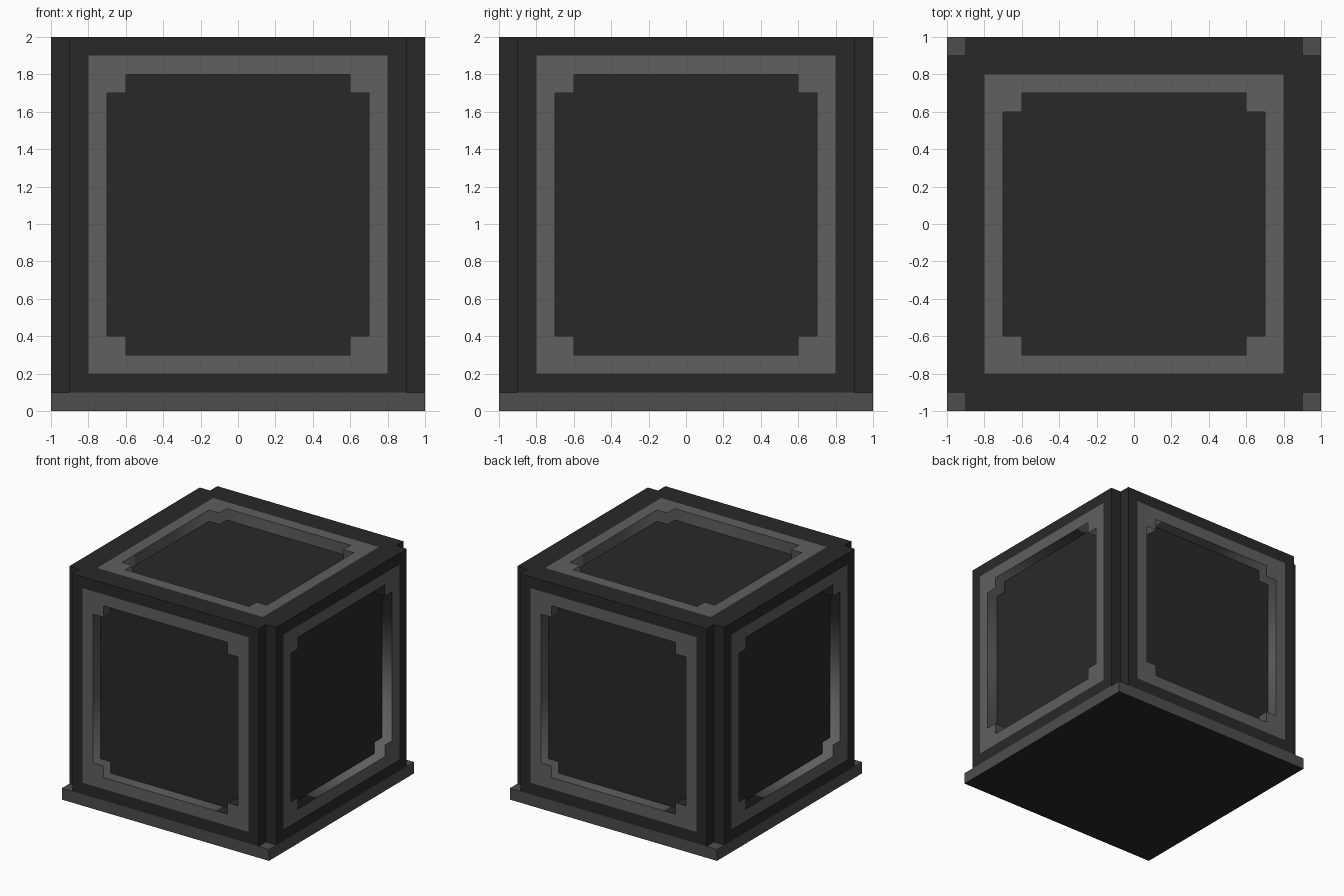
import bpy, bmesh
from math import pi
from mathutils import Matrix

if "Cube" in bpy.data.objects:
    bpy.data.objects.remove(bpy.data.objects["Cube"])


def material(name, v):
    m = bpy.data.materials.new(name)
    m.diffuse_color = (v, v, v, 1)
    m.use_nodes = True
    m.node_tree.nodes["Principled BSDF"].inputs["Base Color"].default_value = m.diffuse_color
    return m


DARK = material("dark_grey", 0.022)
LIGHT = material("light_grey", 0.115)
MID = material("mid_grey", 0.075)


def add(name, mesh, *mats):
    ob = bpy.data.objects.new(name, mesh)
    bpy.context.collection.objects.link(ob)
    for m in mats:
        mesh.materials.append(m)
    return ob


def finish(bm, name):
    bmesh.ops.recalc_face_normals(bm, faces=bm.faces)
    me = bpy.data.meshes.new(name)
    bm.to_mesh(me)
    bm.free()
    return me


def box(bm, lo, hi, rot=0):
    size = [b - a for a, b in zip(lo, hi)]
    mid = [(a + b) / 2 for a, b in zip(lo, hi)]
    mat = Matrix.Rotation(rot, 4, 'Z') @ Matrix.Translation(mid) @ Matrix.Diagonal((*size, 1))
    bmesh.ops.create_cube(bm, size=1, matrix=mat)


def notched(w, h, n):
    """Rectangle outline with square bites taken out of its corners."""
    pts = []
    for sx, sy, flip in ((1, 1, 0), (-1, 1, 1), (-1, -1, 0), (1, -1, 1)):
        c = [(sx * w, sy * (h - n)), (sx * (w - n), sy * (h - n)), (sx * (w - n), sy * h)]
        pts += c[::-1] if flip else c
    return pts


# Base slab with dark underside
bm = bmesh.new()
box(bm, (-1, -1, 0), (1, 1, 0.1))
slab = add("base_slab", finish(bm, "base_slab"), MID, DARK)
for p in slab.data.polygons:
    p.material_index = 1 if p.normal.z < -0.5 else 0

# Crate body: block with notched vertical corners
bm = bmesh.new()
face = bm.faces.new([bm.verts.new((x, y, 0.1)) for x, y in notched(1, 1, 0.1)])
ext = bmesh.ops.extrude_face_region(bm, geom=[face], use_keep_orig=True)
bmesh.ops.translate(bm, vec=(0, 0, 1.9),
                    verts=[v for v in ext["geom"] if isinstance(v, bmesh.types.BMVert)])
body = add("crate_body", finish(bm, "crate_body"), DARK)

# Panel recesses on four sides and the top
bm = bmesh.new()
for k in range(4):
    box(bm, (-0.8, -1.1, 0.2), (0.8, -0.9, 1.9), k * pi / 2)
box(bm, (-0.8, -0.8, 1.9), (0.8, 0.8, 2.1))
cutter = add("recess_cutter", finish(bm, "recess_cutter"), DARK)
cutter.hide_render = True
cutter.hide_viewport = True
mod = body.modifiers.new("recesses", 'BOOLEAN')
mod.operation, mod.solver, mod.object = 'DIFFERENCE', 'EXACT', cutter


# Light frames seated in the recesses
def frame(name, h, matrix):
    cu = bpy.data.curves.new(name, 'CURVE')
    cu.dimensions, cu.fill_mode, cu.extrude = '2D', 'BOTH', 0.05
    outer = [(0.8, h), (-0.8, h), (-0.8, -h), (0.8, -h)]
    for pts in (outer, notched(0.7, h - 0.1, 0.1)):
        sp = cu.splines.new('POLY')
        sp.points.add(len(pts) - 1)
        for p, (x, y) in zip(sp.points, pts):
            p.co = (x, y, 0, 1)
        sp.use_cyclic_u = True
    tmp = bpy.data.objects.new(name + "_outline", cu)
    bpy.context.collection.objects.link(tmp)
    bpy.context.view_layer.update()
    me = bpy.data.meshes.new_from_object(tmp.evaluated_get(bpy.context.evaluated_depsgraph_get()))
    bpy.data.objects.remove(tmp)
    me.materials.clear()
    add(name, me, LIGHT).matrix_world = matrix


for k, side in enumerate(("front", "right", "back", "left")):
    frame(side + "_frame", 0.85, Matrix.Rotation(k * pi / 2, 4, 'Z')
          @ Matrix.Translation((0, -0.95, 1.05)) @ Matrix.Rotation(pi / 2, 4, 'X'))
frame("top_frame", 0.8, Matrix.Translation((0, 0, 1.95)))
